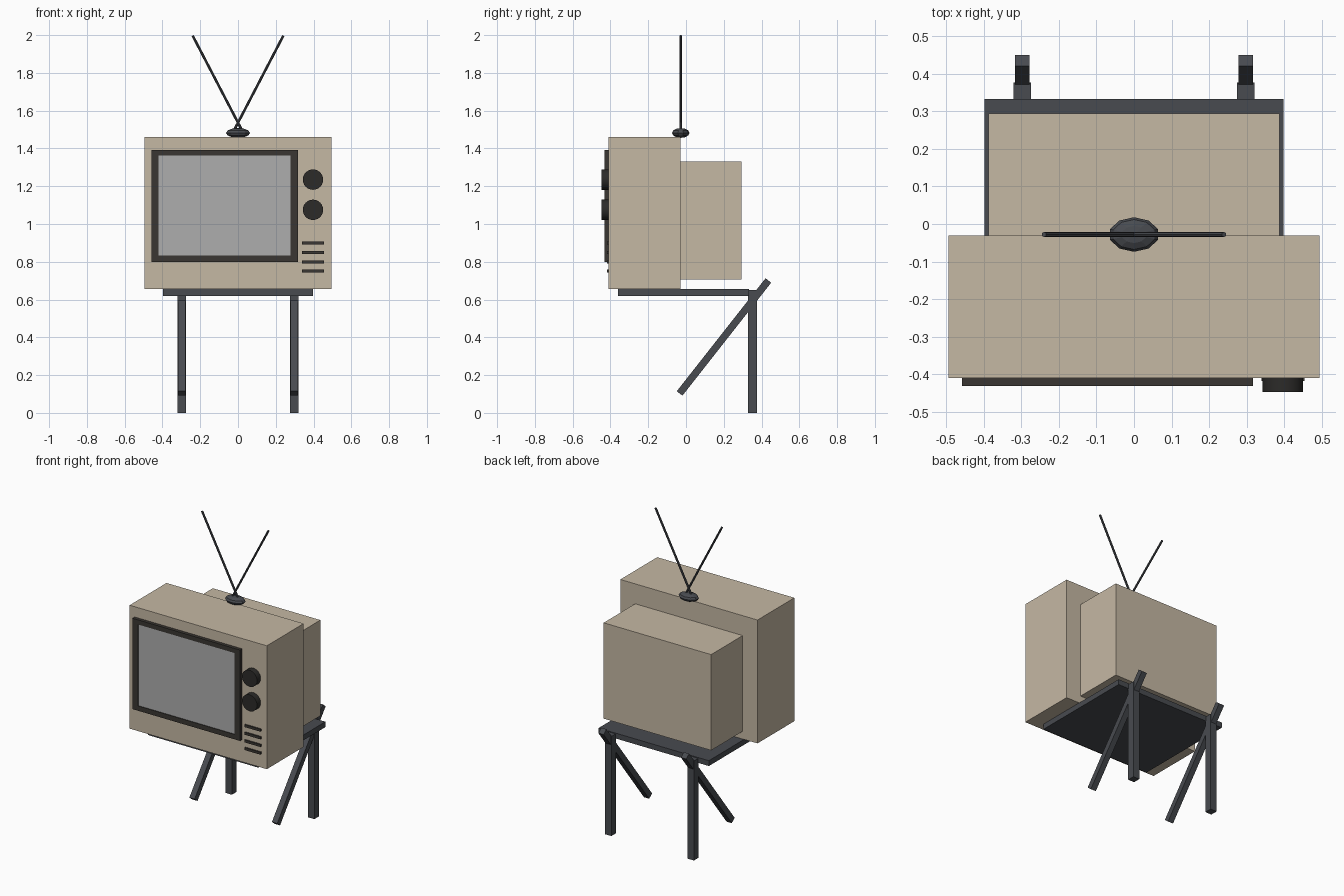
import bpy, bmesh, math
from mathutils import Vector, Matrix

if "Cube" in bpy.data.objects:
    bpy.data.objects.remove(bpy.data.objects["Cube"])


def material(name, rgb):
    m = bpy.data.materials.new(name)
    m.diffuse_color = (*rgb, 1)
    m.use_nodes = True
    m.node_tree.nodes["Principled BSDF"].inputs["Base Color"].default_value = m.diffuse_color
    return m


TAN = material("tan_case", (0.56, 0.48, 0.37))
METAL = material("dark_metal", (0.065, 0.07, 0.08))
TRIM = material("dark_trim", (0.042, 0.037, 0.032))
BLACK = material("knob_black", (0.025, 0.024, 0.022))
GLASS = material("screen_grey", (0.42, 0.42, 0.42))


def finish(name, bm, mat):
    bmesh.ops.recalc_face_normals(bm, faces=bm.faces[:])
    me = bpy.data.meshes.new(name)
    bm.to_mesh(me)
    bm.free()
    me.materials.append(mat)
    ob = bpy.data.objects.new(name, me)
    bpy.context.collection.objects.link(ob)
    return ob


def box(name, x, y, z, mat):
    """Box from (min, max) ranges on each axis."""
    bm = bmesh.new()
    size = [b - a for a, b in (x, y, z)]
    mid = [(a + b) / 2 for a, b in (x, y, z)]
    bmesh.ops.create_cube(bm, size=1, matrix=Matrix.Translation(mid) @ Matrix.Diagonal((*size, 1)))
    return finish(name, bm, mat)


def rod(name, a, b, radius, sides, mat, smooth=False):
    """Cylinder between two points."""
    a, b = Vector(a), Vector(b)
    rot = (b - a).to_track_quat('Z', 'Y').to_matrix().to_4x4()
    bm = bmesh.new()
    bmesh.ops.create_cone(bm, cap_ends=True, segments=sides, radius1=radius, radius2=radius,
                          depth=(b - a).length, matrix=Matrix.Translation((a + b) / 2) @ rot)
    if smooth:
        for f in bm.faces:
            f.smooth = len(f.verts) == 4
        for e in bm.edges:
            e.smooth = all(len(f.verts) == 4 for f in e.link_faces)
    return finish(name, bm, mat)


# Cabinet
box("front_case", (-0.495, 0.495), (-0.41, -0.03), (0.655, 1.46), TAN)
box("rear_case", (-0.388, 0.388), (-0.03, 0.295), (0.705, 1.33), TAN)

# Screen surround: rectangular ring extruded forward
bm = bmesh.new()
rings = []
for y in (-0.41, -0.432):
    for x0, x1, z0, z1 in ((-0.459, 0.317, 0.80, 1.393), (-0.42, 0.278, 0.832, 1.363)):
        rings.append([bm.verts.new((x, y, z)) for x, z in ((x0, z0), (x1, z0), (x1, z1), (x0, z1))])
for p, q in ((0, 1), (1, 3), (3, 2), (2, 0)):
    for i in range(4):
        j = (i + 1) % 4
        bm.faces.new((rings[p][i], rings[p][j], rings[q][j], rings[q][i]))
finish("screen_frame", bm, TRIM)
box("screen", (-0.42, 0.278), (-0.428, -0.41), (0.832, 1.363), GLASS)

# Controls
for i, z in enumerate((1.235, 1.075)):
    rod(f"knob_{i + 1}", (0.397, -0.41, z), (0.397, -0.448, z), 0.054, 24, BLACK, True)
for i in range(4):
    z = 0.75 + 0.05 * i
    box(f"speaker_slot_{i + 1}", (0.34, 0.455), (-0.419, -0.405), (z - 0.008, z + 0.008), TRIM)

# Aerial
bm = bmesh.new()
bmesh.ops.create_uvsphere(bm, u_segments=10, v_segments=6, radius=1,
                          matrix=Matrix.Translation((0, -0.028, 1.482)) @ Matrix.Diagonal((0.067, 0.046, 0.026, 1)))
finish("aerial_base", bm, METAL)
for side, s in (("left", -1), ("right", 1)):
    rod(f"aerial_rod_{side}", (-0.032 * s, -0.028, 1.475), (0.24 * s, -0.028, 1.997), 0.0068, 8, METAL)

# Stand
box("stand_plate", (-0.398, 0.398), (-0.36, 0.333), (0.62, 0.655), METAL)
low, high = Vector((0, -0.034, 0.103)), Vector((0, 0.436, 0.701))
angle = math.atan2(high.z - low.z, high.y - low.y)
for side, x in (("left", -0.298), ("right", 0.298)):
    box(f"upright_leg_{side}", (x - 0.023, x + 0.023), (0.329, 0.377), (0, 0.65), METAL)
    half = (high - low).length / 2
    brace = box(f"brace_leg_{side}", (-0.019, 0.019), (-half, half), (-0.019, 0.019), METAL)
    brace.location = (low + high) / 2 + Vector((x, 0, 0))
    brace.rotation_euler.x = angle
